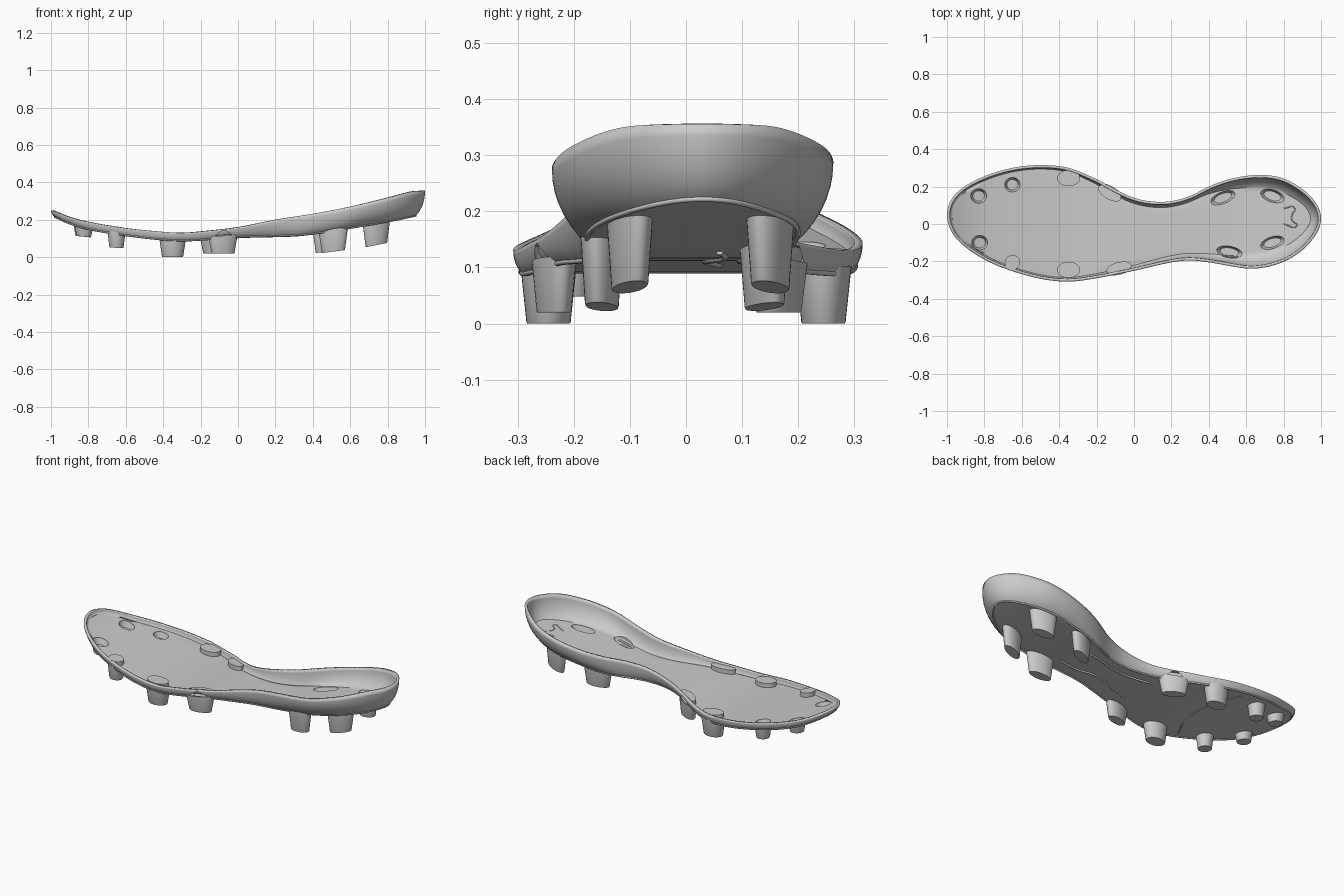
import bpy, bmesh, math
from mathutils import Vector

if "Cube" in bpy.data.objects:
    bpy.data.objects.remove(bpy.data.objects["Cube"])

def spline(knots, warp=lambda x: x):
    # smooth cubic interpolation through (x, value) knots
    xs = [warp(k[0]) for k in knots]
    ys = [k[1] for k in knots]
    n = len(xs)
    tan = [(ys[min(i+1, n-1)] - ys[max(i-1, 0)]) / (xs[min(i+1, n-1)] - xs[max(i-1, 0)]) for i in range(n)]
    def f(x):
        x = min(max(warp(x), xs[0]), xs[-1])
        i = 0
        while i < n - 2 and x > xs[i+1]:
            i += 1
        h = xs[i+1] - xs[i]
        t = (x - xs[i]) / h
        return ((2*t**3 - 3*t*t + 1)*ys[i] + (t**3 - 2*t*t + t)*h*tan[i]
                + (3*t*t - 2*t**3)*ys[i+1] + (t**3 - t*t)*h*tan[i+1])
    return f

angle = lambda x: math.acos(max(-1, min(1, -x)))
# outline seen from above, rim height, underside height, floor width ratio
left = spline([(-1, .05), (-.95, .165), (-.8, .255), (-.65, .3), (-.5, .315), (-.35, .3), (-.2, .24),
               (-.1, .185), (0, .14), (.1, .12), (.2, .122), (.3, .15), (.4, .2), (.5, .237),
               (.6, .257), (.7, .262), (.8, .243), (.9, .187), (.96, .13), (1, .03)], angle)
right = spline([(-1, .05), (-.96, -.065), (-.9, -.125), (-.8, -.19), (-.7, -.235), (-.5, -.293), (-.35, -.308),
                (-.2, -.29), (0, -.25), (.2, -.205), (.3, -.195), (.4, -.205), (.6, -.238), (.7, -.232),
                (.8, -.202), (.9, -.14), (.96, -.075), (1, .03)], angle)
rim = spline([(-1, .25), (-.9, .213), (-.8, .188), (-.6, .155), (-.4, .135), (-.3, .13), (-.2, .137),
              (0, .16), (.2, .2), (.4, .232), (.6, .27), (.8, .317), (.93, .35), (1, .356)])
under = spline([(-1, .225), (-.9, .18), (-.8, .15), (-.6, .117), (-.4, .094), (-.25, .09), (0, .108),
                (.2, .113), (.35, .12), (.5, .14), (.7, .173), (.85, .2), (.95, .222)])
ratio = spline([(-1, .95), (-.3, .95), (0, .9), (.3, .82), (.6, .75), (1, .75)])
THICK = .015

def make(name, bm):
    me = bpy.data.meshes.new(name)
    bm.to_mesh(me)
    bm.free()
    ob = bpy.data.objects.new(name, me)
    bpy.context.collection.objects.link(ob)
    return ob

def smooth(ob):
    bpy.ops.object.select_all(action='DESELECT')
    ob.select_set(True)
    bpy.context.view_layer.objects.active = ob
    bpy.ops.object.shade_smooth_by_angle(angle=math.radians(32))

def loft(bm, rows, closed=False):
    vs = [[bm.verts.new(p) for p in r] for r in rows]
    for a, b in zip(vs, vs[1:]):
        k = len(a)
        for j in range(k if closed else k - 1):
            bm.faces.new((a[j], b[j], b[(j+1) % k], a[(j+1) % k]))
    return vs

def tube(name, pts, r, cyclic=False):
    cu = bpy.data.curves.new(name, 'CURVE')
    cu.dimensions = '3D'
    cu.bevel_depth = r
    cu.bevel_resolution = 2
    cu.use_fill_caps = True
    cu.resolution_u = 6
    sp = cu.splines.new('BEZIER')
    sp.bezier_points.add(len(pts) - 1)
    for b, p in zip(sp.bezier_points, pts):
        b.co = p
        b.handle_left_type = b.handle_right_type = 'AUTO'
    sp.use_cyclic_u = cyclic
    ob = bpy.data.objects.new(name, cu)
    bpy.context.collection.objects.link(ob)

# sole plate: flat floor curving up into a toe lip and a heel cup
N, W, F = 96, 8, 14
rows, edge_l, edge_r = [], [], []
for i in range(N + 1):
    x = -math.cos(math.pi * i / N)
    xf = -.98 + (x + 1) * 1.93 / 2
    l, r = left(x), right(x)
    c, h = (l + r) / 2, (l - r) / 2 * ratio(x)
    fl, fr = Vector((xf, c + h, under(xf))), Vector((xf, c - h, under(xf)))
    def wall(foot, y, t):
        out = math.sin(t * math.pi / 2)
        up = .5 * t + .5 * (1 - math.cos(t * math.pi / 2))
        return Vector((foot.x + (x - foot.x) * out, foot.y + (y - foot.y) * out,
                       foot.z + (rim(x) - foot.z) * up))
    rows.append([wall(fr, r, 1 - k / W) for k in range(W)]
                + [fr.lerp(fl, k / F) for k in range(F + 1)]
                + [wall(fl, l, (k + 1) / W) for k in range(W)])
    edge_l.append(fl)
    edge_r.append(fr)
bm = bmesh.new()
loft(bm, rows)
bmesh.ops.remove_doubles(bm, verts=bm.verts, dist=1e-5)
bm.normal_update()
if sum(f.normal.z for f in bm.faces) < 0:
    bmesh.ops.reverse_faces(bm, faces=bm.faces)
plate = make("sole_plate", bm)
mod = plate.modifiers.new("thickness", 'SOLIDIFY')
mod.thickness, mod.offset = THICK, 1

# studs: x, y, half length, half width, turn, tip height, tip slope
studs = [(-.83, .15, .05, .045, 0, .11, -.1), (-.825, -.1, .05, .045, 0, .11, -.1),
         (-.65, .21, .048, .045, 0, .05, -.05), (-.65, -.205, .048, .045, 0, .05, -.05),
         (-.35, .245, .072, .05, 0, 0, 0), (-.35, -.245, .072, .05, 0, 0, 0),
         (-.13, .165, .08, .038, -30, .02, 0), (-.08, -.235, .08, .036, 14, .02, 0),
         (.475, .14, .08, .036, 22, .03, .13), (.51, -.15, .08, .036, -10, .03, .13),
         (.74, .15, .076, .038, -18, .065, .2), (.74, -.1, .076, .036, 18, .065, .2)]
S = 32

def ring(st, scale, zfun):
    x, y, a, b, turn = st[:5]
    ct, sn = math.cos(math.radians(turn)), math.sin(math.radians(turn))
    pts = []
    for k in range(S):
        u = a * scale * math.cos(2 * math.pi * k / S)
        v = b * scale * math.sin(2 * math.pi * k / S)
        px = x + u * ct - v * sn
        pts.append((px, y + u * sn + v * ct, zfun(px)))
    return pts

cut = bmesh.new()
for n, st in enumerate(studs):
    floor = lambda px: under(px) + THICK - .003
    tip = lambda px: st[5] + st[6] * (px - st[0])
    bm = bmesh.new()
    vs = loft(bm, [ring(st, .62, lambda p: floor(p) - .03), ring(st, .86, floor), ring(st, 1, floor),
                   ring(st, .79, lambda p: tip(p) + .003), ring(st, .76, tip)], True)
    bm.faces.new(vs[0])
    bm.faces.new(vs[-1])
    bmesh.ops.recalc_face_normals(bm, faces=bm.faces)
    smooth(make("stud_%02d" % (n + 1), bm))
    cs = loft(cut, [ring(st, .86, lambda p: under(p) - .02), ring(st, .86, lambda p: under(p) + .04)], True)
    cut.faces.new(cs[0])
    cut.faces.new(cs[1])
bmesh.ops.recalc_face_normals(cut, faces=cut.faces)

# openings in the floor above the hollow studs
cutter = make("stud_hole_cutter", cut)
cutter.hide_render = True
cutter.hide_set(True)
mod = plate.modifiers.new("stud_holes", 'BOOLEAN')
mod.operation, mod.solver, mod.object = 'DIFFERENCE', 'EXACT', cutter
smooth(plate)

# thin ledge where the floor meets the wall, and low ribs underneath
tube("underside_ledge", edge_l[2:-1:3] + edge_r[-3:1:-3], .005, True)
low = lambda pts: [(x, y, under(x)) for x, y in pts]
tube("arch_rib_left", low([(-.05, .06), (.08, .035), (.2, .045), (.32, .07), (.42, .06)]), .006)
tube("arch_rib_right", low([(-.05, -.14), (.08, -.1), (.2, -.07), (.32, -.09), (.42, -.09)]), .006)
tube("forefoot_flex_rib", low([(-.5, .27), (-.44, .12), (-.42, 0), (-.44, -.12), (-.5, -.24)]), .004)
# crescent on the heel floor
tube("heel_crescent", [(x, y, under(x) + THICK) for x, y in
     [(.8, .085), (.86, .085), (.845, .05), (.845, .02), (.87, -.01), (.8, 0)]], .003)
